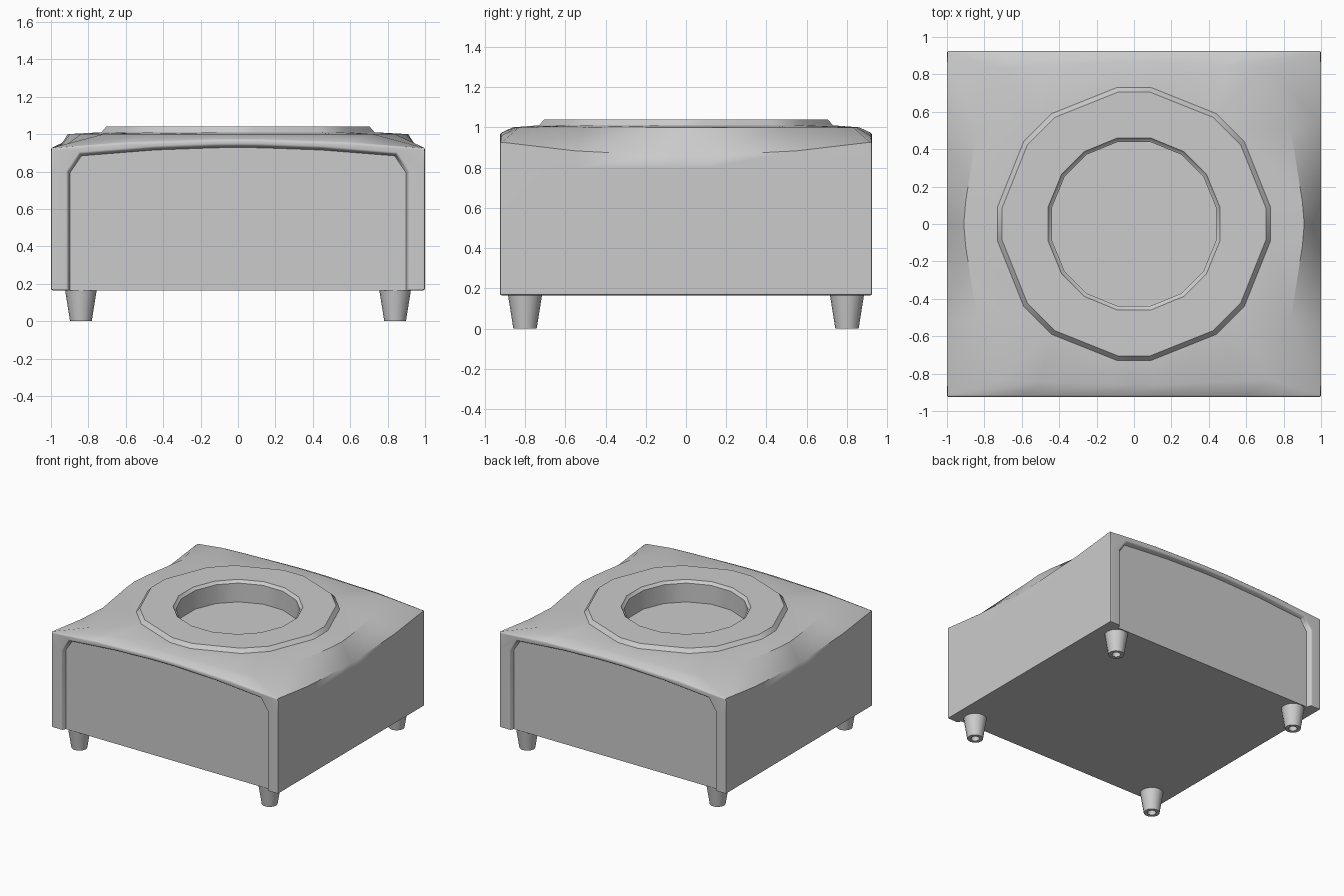
import bpy, bmesh, math

cube = bpy.data.objects.get("Cube")
if cube:
    bpy.data.objects.remove(cube)

grey = bpy.data.materials.new("plain grey")
grey.use_nodes = True
grey.diffuse_color = (0.6, 0.6, 0.6, 1)
grey.node_tree.nodes["Principled BSDF"].inputs["Base Color"].default_value = (0.6, 0.6, 0.6, 1)

HX, HY, BASE, SHOULDER = 1.0, 0.925, 0.165, 0.8


def ring(quarter):
    """Mirror one quarter of an outline into a closed loop."""
    back = quarter[::-1]
    loop = (quarter + [(-x, y, z) for x, y, z in back]
            + [(-x, -y, z) for x, y, z in quarter] + [(x, -y, z) for x, y, z in back])
    return [p for i, p in enumerate(loop) if p != loop[i - 1]]


def level(points, z):
    return [(x, y, z) for x, y in points]


def finish(bm, name, angle):
    bmesh.ops.recalc_face_normals(bm, faces=bm.faces)
    mesh = bpy.data.meshes.new(name)
    bm.to_mesh(mesh)
    bm.free()
    obj = bpy.data.objects.new(name, mesh)
    bpy.context.collection.objects.link(obj)
    mesh.materials.append(grey)
    bpy.ops.object.select_all(action='DESELECT')
    obj.select_set(True)
    bpy.context.view_layer.objects.active = obj
    bpy.ops.object.shade_smooth_by_angle(angle=math.radians(angle))
    return obj


def face(bm, points):
    return bm.faces.new([bm.verts.new(p) for p in points])


# Quarter outlines, from the side axis round to the front axis
rect = [(HX, 0), (HX, .12), (HX, .55), (HX, HY), (.6, HY), (.12, HY), (0, HY)]
plateau = [(.91, 0), (.9, .12), (.84, .5), (.72, .83), (.5, .845), (.12, .86), (0, .86)]
outer = [(.73, 0), (.73, .09), (.59, .44), (.515, .515), (.44, .59), (.09, .73), (0, .73)]
hole = [(.45, 0), (.45, .09), (.38, .26), (.32, .32), (.26, .38), (.09, .45), (0, .45)]


def scaled(points, s):
    return [(x * s, y * s) for x, y in points]


def edge_height(x, y):
    """Sides sag in the middle, front and back arch upwards."""
    return .97 - .045 * x * x if y == HY else .86 + .065 * (y / HY) ** 2


edge = [(x, y, edge_height(x, y)) for x, y in rect]

# Body shell: walls, sloped lid, raised collar and round well
bm = bmesh.new()
loops = [ring(q) for q in (
    level(rect, BASE), level(rect, SHOULDER), edge, level(plateau, 1.0),
    level(outer, 1.01), level(scaled(outer, .965), 1.04),
    level(scaled(hole, 1.02), 1.04), level(hole, 1.027),
    level(scaled(hole, .975), 1.02), level(scaled(hole, .975), .87))]
for k, (lower, upper) in enumerate(zip(loops, loops[1:])):
    for i in range(len(lower)):
        a, b, c, d = lower[i - 1], lower[i], upper[i], upper[i - 1]
        if k < 2 and a[1] == b[1] and abs(a[1]) == HY:
            continue  # front and back get a framed panel instead
        face(bm, (a, b, c, d))
face(bm, loops[-1])

# Frame and recessed panel on front and back
DEPTH = .035
opening = [(.91, BASE), (.91, SHOULDER), (.845, .895), (.45, .927), (.12, .939), (0, .94)]
recess = [(.897, BASE), (.897, SHOULDER - .005), (.837, .884), (.446, .915), (.12, .927), (0, .928)]
border = [(HX, BASE), (HX, SHOULDER)] + [(x, z) for x, y, z in edge[3:]]


def arch(half, y):
    return [(x, y, z) for x, z in half] + [(-x, y, z) for x, z in half[-2::-1]]


for side in (-1, 1):
    strips = [arch(border, side * HY), arch(opening, side * HY), arch(recess, side * (HY - DEPTH))]
    for p, q in zip(strips, strips[1:]):
        for i in range(len(p) - 1):
            face(bm, (p[i], p[i + 1], q[i + 1], q[i]))
    face(bm, strips[-1])

# Underside, notched where the panels sit back
face(bm, ring(level(rect[:4] + [(.91, HY), (.897, HY - DEPTH)], BASE)))

# Soften the crisp outer edges
bmesh.ops.remove_doubles(bm, verts=bm.verts, dist=.0005)
bmesh.ops.recalc_face_normals(bm, faces=bm.faces)
crisp = [e for e in bm.edges if e.calc_face_angle(0) > math.radians(45)
         and (all(abs(v.co.y) > HY - .001 for v in e.verts)
              or all(abs(v.co.x) > HX - .001 and v.co.z < BASE + .001 for v in e.verts))]
bmesh.ops.bevel(bm, geom=crisp, offset=.01, segments=2, profile=.5, affect='EDGES')
body = finish(bm, "body", 40)
body.modifiers.new("even_shading", 'WEIGHTED_NORMAL').keep_sharp = True

# Tapered feet with a hollow in the bottom
foot_profile = [(.086, BASE + .01), (.058, 0), (.032, 0), (.026, .04)]
SIDES = 16
for sx, lr in ((1, "left"), (-1, "right")):
    for sy, fb in ((-1, "front"), (1, "back")):
        bm = bmesh.new()
        rounds = [[(sx * .84 + r * math.cos(i * math.tau / SIDES),
                    sy * .8 + r * math.sin(i * math.tau / SIDES), z)
                   for i in range(SIDES)] for r, z in foot_profile]
        for p, q in zip(rounds, rounds[1:]):
            for i in range(SIDES):
                face(bm, (p[i - 1], p[i], q[i], q[i - 1]))
        face(bm, rounds[0])
        face(bm, rounds[-1])
        bmesh.ops.remove_doubles(bm, verts=bm.verts, dist=.0005)
        finish(bm, f"{fb}_{lr}_foot", 35)
